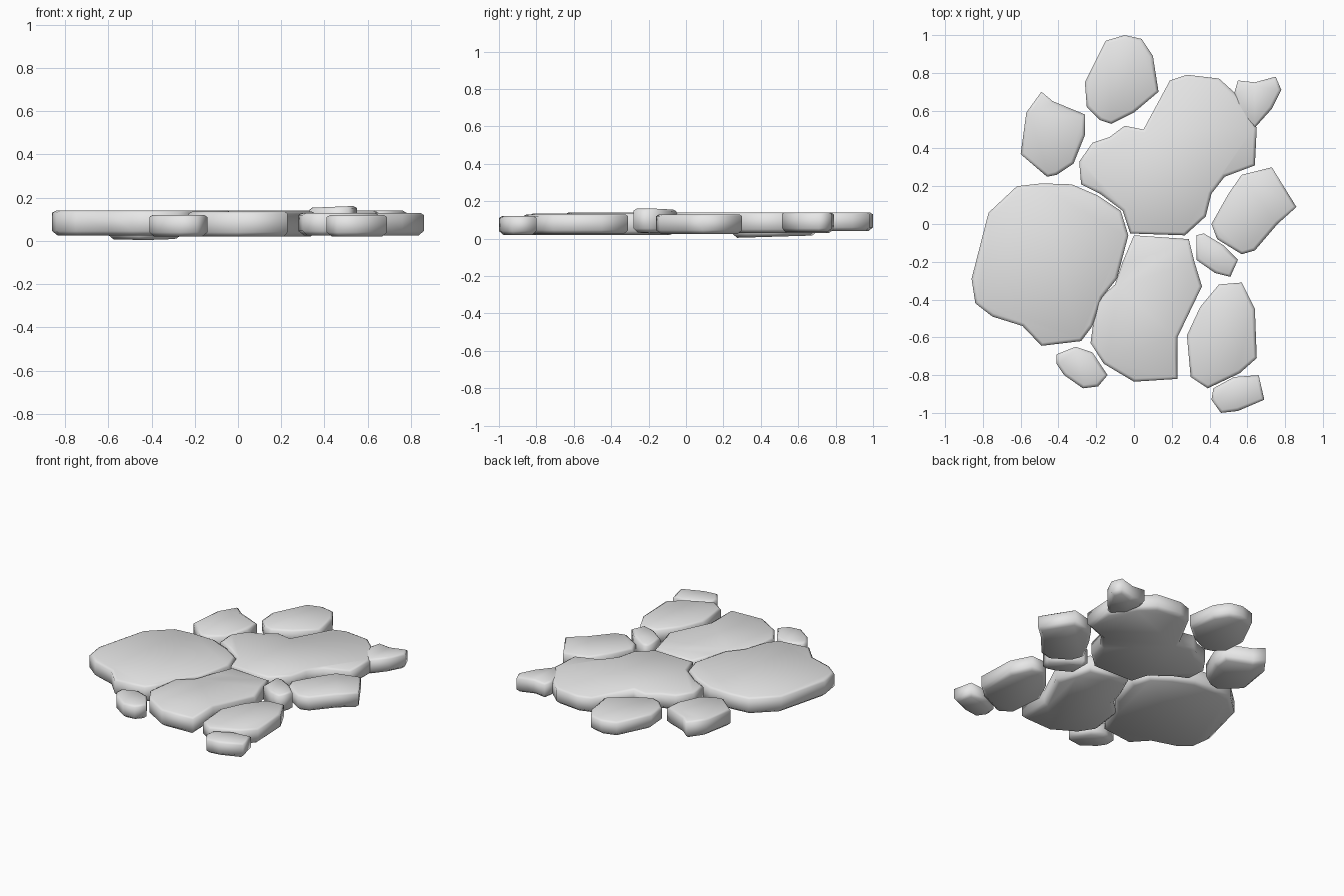
import bpy
import bmesh
import math
from mathutils import Vector

default_cube = bpy.data.objects.get("Cube")
if default_cube:
    bpy.data.objects.remove(default_cube, do_unlink=True)

# One plain stone colour
grey = bpy.data.materials.new("stone grey")
grey.use_nodes = True
colour = (0.8, 0.8, 0.8, 1)
grey.diffuse_color = colour
grey.node_tree.nodes["Principled BSDF"].inputs["Base Color"].default_value = colour

TOP_RISE = 0.01
BOTTOM_DROP = 0.02


def stone(name, low, high, outline, tilt=(0, 0)):
    """Flat slab with a softly rounded rim; outline is in hundredths of a unit."""
    points = [Vector((x / 100, y / 100)) for x, y in outline]
    middle = sum(points, Vector((0, 0))) / len(points)
    count = len(points)

    # Straight-sided slab
    bm = bmesh.new()
    bottom = [bm.verts.new((p.x, p.y, low + BOTTOM_DROP)) for p in points]
    top = [bm.verts.new((p.x, p.y, high - TOP_RISE)) for p in points]
    caps = [bm.faces.new(top), bm.faces.new(bottom[::-1])]
    for i in range(count):
        j = (i + 1) % count
        bm.faces.new((bottom[i], bottom[j], top[j], top[i]))
    bmesh.ops.recalc_face_normals(bm, faces=bm.faces[:])

    # Worn rims above and below
    for cap, width, depth in zip(caps, (0.018, 0.025), (TOP_RISE, BOTTOM_DROP)):
        bmesh.ops.inset_individual(bm, faces=[cap], thickness=width,
                                   depth=depth, use_even_offset=False)

    # Slight settling into the ground
    for v in bm.verts:
        v.co.z += (v.co.xy - middle).dot(Vector(tilt))

    mesh = bpy.data.meshes.new(name)
    bm.to_mesh(mesh)
    bm.free()
    mesh.materials.append(grey)
    obj = bpy.data.objects.new(name, mesh)
    bpy.context.collection.objects.link(obj)
    bpy.ops.object.select_all(action="DESELECT")
    obj.select_set(True)
    bpy.context.view_layer.objects.active = obj
    bpy.ops.object.shade_smooth_by_angle(angle=math.radians(75))


# Three large slabs
stone("large_right_slab", 0.025, 0.14, [
    (-62, 20), (-49, 21.5), (-33, 21), (-19, 15), (-7, 7), (-3, -6), (-9, -29),
    (-17, -39), (-22, -54), (-28, -62), (-49, -64.5), (-59, -54), (-75, -49),
    (-84, -42), (-86, -29), (-77, 6)])
stone("large_back_slab", 0.03, 0.14, [
    (19, 76), (28, 79), (45, 77), (55, 68), (65, 51), (64, 31), (48, 25),
    (41, 16), (38, 4), (27, -6), (-2, -5), (-6, 7), (-18, 16), (-28, 21),
    (-29, 33), (-22, 43), (-13, 46), (-5, 52), (5, 50)])
stone("large_front_slab", 0.02, 0.135, [
    (0, -6), (29, -8), (32, -20), (36, -33), (23, -60), (23, -82), (0, -83.5),
    (-16, -74), (-23, -63), (-20, -41), (-10, -32), (-6, -20)])

# Medium stones around the edge
stone("back_stone", 0.04, 0.14, [
    (-26, 75), (-15, 97), (-5, 100), (4, 98), (10, 89), (13, 70), (0, 59),
    (-12, 53), (-18, 55), (-25, 62)])
stone("back_right_stone", 0.01, 0.125, [
    (-49, 70), (-43, 65), (-26, 58), (-26, 47), (-32, 32), (-41, 26),
    (-46, 25), (-60, 37), (-57, 59)], tilt=(0, 0.03))
stone("left_stone", 0.025, 0.13, [
    (73, 30), (86, 9), (76, 0), (64, -14), (57, -16), (44, -8), (41, 0),
    (50, 16), (57, 26)])
stone("front_left_stone", 0.025, 0.13, [
    (45, -32), (57, -31), (64, -45), (65, -71), (56, -79), (39, -87),
    (30, -81), (28, -59), (35, -44)])

# Small stones filling the gaps
stone("back_left_pebble", 0.035, 0.14, [
    (55, 76), (64, 75), (75, 78), (78, 71), (73, 61), (64, 51), (55, 59),
    (53, 69)])
stone("middle_pebble", 0.03, 0.157, [
    (33, -6), (37, -5), (47, -11), (55, -19), (51, -28), (43, -26),
    (33, -19)], tilt=(0.04, 0))
stone("front_pebble", 0.02, 0.12, [
    (42, -87), (53, -81), (66, -80), (69, -93), (55, -99), (46, -100),
    (41, -93)])
stone("front_right_pebble", 0.02, 0.12, [
    (-41, -69), (-31, -65), (-22, -68), (-14, -80), (-19, -86), (-27, -87),
    (-37, -80), (-41, -74)])
